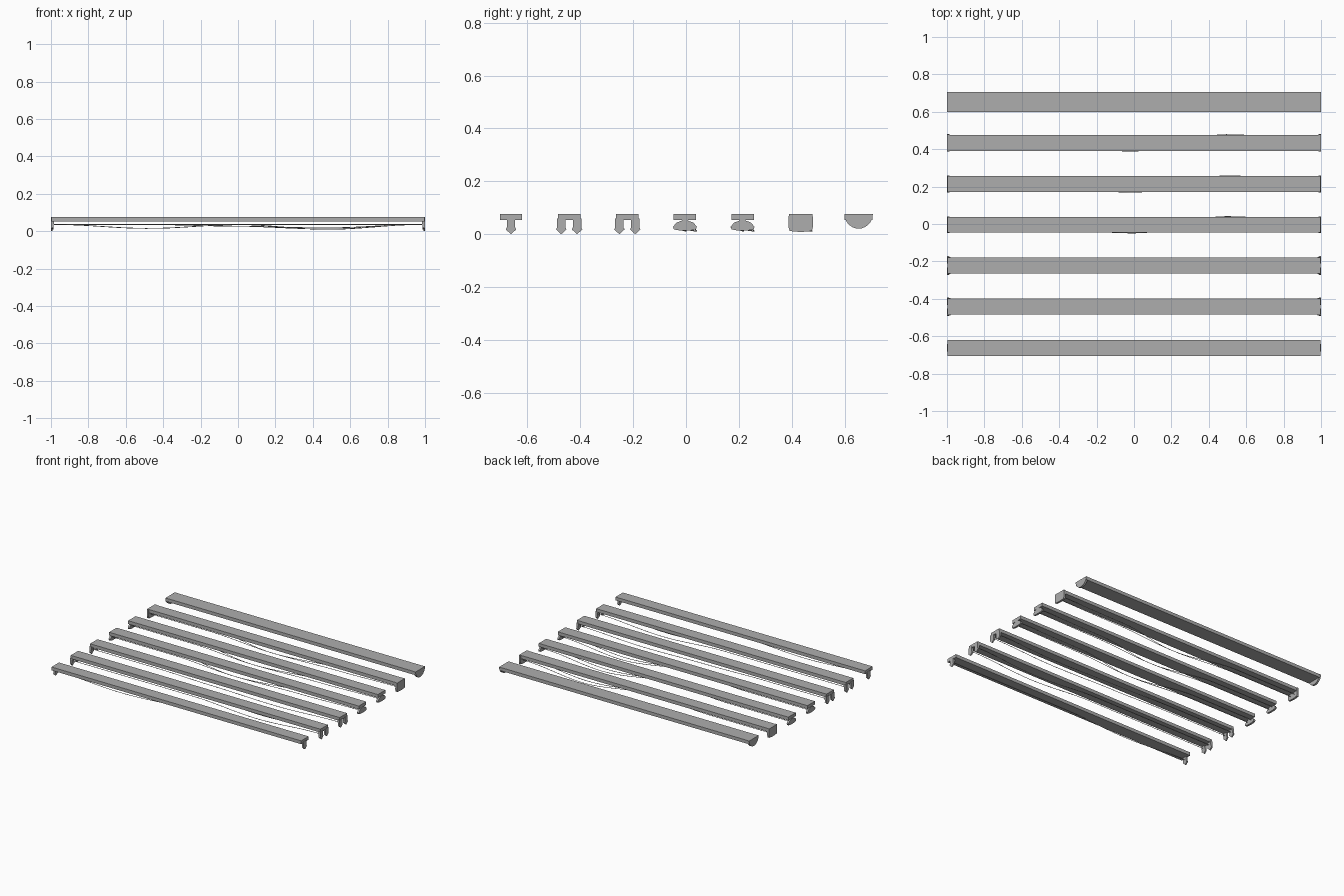
import bpy, bmesh, math

if "Cube" in bpy.data.objects:
    bpy.data.objects.remove(bpy.data.objects["Cube"])

metal = bpy.data.materials.new("plain grey")
metal.diffuse_color = (0.42, 0.42, 0.42, 1)
metal.use_nodes = True
metal.node_tree.nodes["Principled BSDF"].inputs["Base Color"].default_value = metal.diffuse_color


def prism(name, profile, x0, x1, y, x_foot=None):
    """Extrude a (y, z) outline along x; x_foot thins the lower end."""
    bm = bmesh.new()
    rings = []
    for x in (x0, x1):
        ring = []
        for py, pz in profile:
            xx = x
            if x_foot is not None and x == x0:
                xx = x + (x_foot - x) * max(0, min(1, (0.053 - pz) / 0.053))
            ring.append(bm.verts.new((xx, y + py, pz)))
        rings.append(ring)
    n = len(profile)
    bm.faces.new(rings[0])
    bm.faces.new(rings[1])
    for i in range(n):
        j = (i + 1) % n
        bm.faces.new((rings[0][i], rings[0][j], rings[1][j], rings[1][i]))
    bmesh.ops.recalc_face_normals(bm, faces=bm.faces)
    me = bpy.data.meshes.new(name)
    bm.to_mesh(me)
    bm.free()
    me.materials.append(metal)
    ob = bpy.data.objects.new(name, me)
    bpy.context.collection.objects.link(ob)
    return ob


def cable(name, y, path):
    """Thin four-sided cable following path(x) -> (dy, z)."""
    cu = bpy.data.curves.new(name, 'CURVE')
    cu.dimensions = '3D'
    cu.bevel_depth = 0.002
    cu.bevel_resolution = 0
    sp = cu.splines.new('POLY')
    n = 33
    sp.points.add(n - 1)
    for i in range(n):
        x = -0.985 + 1.97 * i / (n - 1)
        dy, z = path(x)
        sp.points[i].co = (x, y + dy, z, 1)
    cu.materials.append(metal)
    ob = bpy.data.objects.new(name, cu)
    bpy.context.collection.objects.link(ob)


def bump(x, centre, width=0.5):
    t = abs(x - centre) / width
    return 0.5 + 0.5 * math.cos(math.pi * t) if t < 1 else 0


TOP, UNDER = 0.077, 0.053


def slab(y, half):
    prism("slab", [(-half, UNDER), (half, UNDER), (half, TOP), (-half, TOP)], -0.998, 0.998, y)


def end_pair(name, outline, y, inner=0.986, foot=None):
    for s in (-1, 1):
        prism(name, outline, s * inner, s * 1.0, y, s * foot if foot else None)


# spear-tipped leg outline and end plate outlines
def leg(c):
    return [(c - 0.016, 0.06), (c - 0.016, 0.025), (c - 0.02, 0.018), (c, 0.0),
            (c + 0.02, 0.018), (c + 0.016, 0.025), (c + 0.016, 0.06)]


lobe = [(-0.012, 0.055), (-0.012, 0.051), (-0.032, 0.044), (-0.045, 0.028), (-0.042, 0.018),
        (-0.02, 0.014), (0.02, 0.014), (0.042, 0.018), (0.045, 0.028), (0.032, 0.044),
        (0.012, 0.051), (0.012, 0.055)]
block = [(-0.045, TOP), (-0.047, 0.03), (-0.042, 0.012), (0, 0.008),
         (0.042, 0.012), (0.047, 0.03), (0.045, TOP)]
half_disc = [(0.054 * math.cos(a), TOP - 0.056 * math.sin(a))
             for a in (math.pi * i / 14 for i in range(15))]

# beams with legs: one central leg, then two with paired legs
for y, centres in ((-0.662, [0]), (-0.442, [-0.03, 0.03]), (-0.222, [-0.03, 0.03])):
    slab(y, 0.0425)
    for c in centres:
        end_pair("end_leg", leg(c), y, 0.982, 0.992)

# beams with lobed ends, block ends and half-round ends
for y in (-0.004, 0.214):
    slab(y, 0.0425)
    end_pair("end_lobe", lobe, y)
slab(0.434, 0.0425)
end_pair("end_block", block, 0.434)
slab(0.653, 0.053)
end_pair("end_half_disc", half_disc, 0.653)

# cables sagging under the legged beams
cable("cable", -0.662, lambda x: (0, 0.036 - 0.021 * bump(x, -0.48)))
for s in (-1, 1):
    cable("cable", -0.442, lambda x: (s * 0.03, 0.036 - 0.026 * bump(x, 0.48)))
    cable("cable", -0.222, lambda x: (s * 0.03, 0.036 - 0.009 * bump(x, 0) - 0.018 * bump(x, 0.48)))

# cables swaying sideways under the lobed and block beams
for y in (-0.004, 0.214, 0.434):
    for s in (-1, 1):
        cable("swaying_cable", y, lambda x: (
            s * 0.02 * (1 - bump(x, 0)) - 0.044 * bump(x, 0) + 0.024 * bump(x, 0.48),
            0.036 - 0.009 * bump(x, 0) - 0.024 * bump(x, 0.48)))
